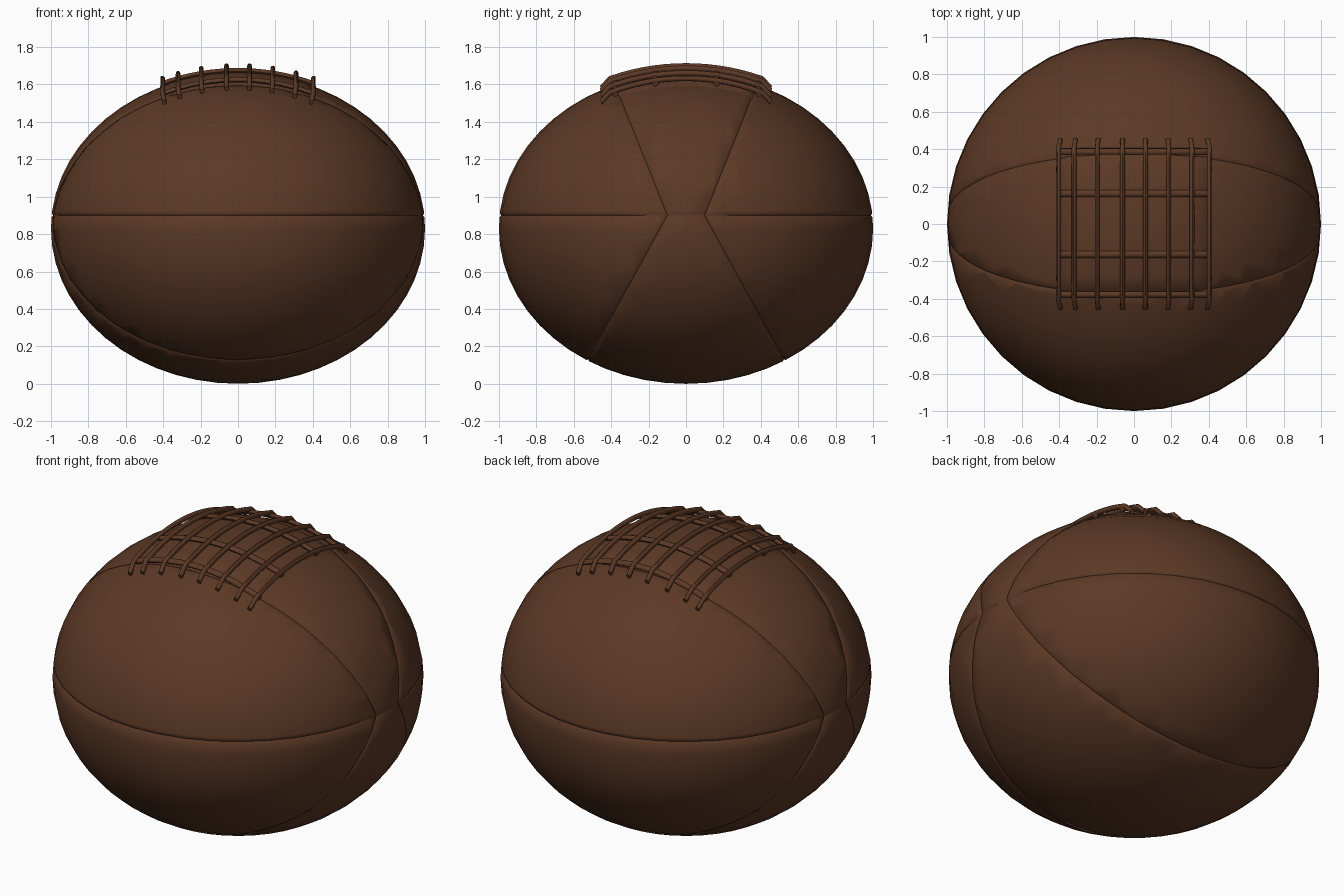
import bpy, bmesh, math
from mathutils import Vector

if "Cube" in bpy.data.objects:
    bpy.data.objects.remove(bpy.data.objects["Cube"], do_unlink=True)

HALF = 0.83      # half height of the ball
MID = 0.83       # height of its centre


def material(name, colour):
    mat = bpy.data.materials.new(name)
    mat.use_nodes = True
    mat.diffuse_color = colour
    bsdf = mat.node_tree.nodes["Principled BSDF"]
    bsdf.inputs["Base Color"].default_value = colour
    bsdf.inputs["Roughness"].default_value = 0.8
    return mat


leather = material("brown leather", (0.107, 0.041, 0.019, 1))


def link(name, bm):
    mesh = bpy.data.meshes.new(name)
    bm.to_mesh(mesh)
    bm.free()
    mesh.materials.append(leather)
    obj = bpy.data.objects.new(name, mesh)
    bpy.context.collection.objects.link(obj)
    bpy.ops.object.select_all(action="DESELECT")
    bpy.context.view_layer.objects.active = obj
    obj.select_set(True)
    bpy.ops.object.shade_smooth_by_angle(angle=math.radians(50))
    return obj


def surface(x, y, lift=0.0):
    """Point over the top of the ball, raised by lift."""
    z = HALF * math.sqrt(max(0, 1 - x * x - y * y))
    normal = Vector((x, y, z / HALF ** 2)).normalized()
    return Vector((x, y, MID + z)) + normal * lift


def cut_seam(bm, point, normal, side):
    """Score a narrow groove along a plane, above or below the waist."""
    point, normal = Vector(point), Vector(normal).normalized()
    for step in (-0.009, 0, 0.009):
        faces = [f for f in bm.faces
                 if side == 0 or (f.calc_center_median().z - point.z) * side > 0]
        geom = set(faces)
        for f in faces:
            geom.update(f.edges)
            geom.update(f.verts)
        cut = bmesh.ops.bisect_plane(bm, geom=list(geom), dist=0.0005,
                                     plane_co=point + normal * step, plane_no=normal)
        if step == 0:
            groove = [v for v in cut["geom_cut"] if isinstance(v, bmesh.types.BMVert)]
    return groove


# Ball: squashed sphere with stitched panel seams
bm = bmesh.new()
bmesh.ops.create_uvsphere(bm, u_segments=40, v_segments=28, radius=1)
for v in bm.verts:
    v.co.z = MID + v.co.z * HALF
seams = [cut_seam(bm, (0, 0, 0.9), (0, 0, 1), 0)]
for s in (-1, 1):
    seams.append(cut_seam(bm, (0, 0.1 * s, 0.9), (0, s, -0.4), 1))
    seams.append(cut_seam(bm, (0, 0.1 * s, 0.9), (0, s, 0.55), -1))
centre = Vector((0, 0, MID))
for v in {v for seam in seams for v in seam if v.is_valid}:
    v.co -= (v.co - centre).normalized() * 0.008
link("ball", bm)


# Raised flap under the lacing
bm = bmesh.new()
bmesh.ops.create_grid(bm, x_segments=16, y_segments=16, size=1)
for v in bm.verts:
    rim = max(abs(v.co.x), abs(v.co.y)) > 0.99
    v.co = surface(v.co.x * 0.41, v.co.y * 0.37, -0.01 if rim else 0.016)
link("lace_flap", bm)


def lace(name, path, across, width, thick):
    """Sweep a rounded lace along points lying over the ball."""
    bm = bmesh.new()
    rings = []
    for p in path:
        up = Vector((p.x, p.y, (p.z - MID) / HALF ** 2)).normalized()
        side = (across - up * across.dot(up)).normalized()
        rings.append([bm.verts.new(p + side * width * math.cos(a) + up * thick * math.sin(a))
                      for a in (math.tau * i / 8 for i in range(8))])
    for a, b in zip(rings, rings[1:]):
        for i in range(8):
            j = (i + 1) % 8
            bm.faces.new((a[i], a[j], b[j], b[i]))
    for ring in (rings[0], rings[-1]):
        bm.faces.new(ring)
    bmesh.ops.recalc_face_normals(bm, faces=bm.faces)
    link(name, bm)


STEPS = 16
ts = [2 * i / STEPS - 1 for i in range(STEPS + 1)]

# Upper laces running front to back, ends tucked into the leather
for n, x in enumerate((-0.39, -0.31, -0.19, -0.06, 0.06, 0.18, 0.3, 0.39)):
    path = [surface(x, 0.45 * t, 0.01 if abs(t) == 1 else 0.04) for t in ts]
    lace(f"upper_lace_{n + 1}", path, Vector((1, 0, 0)), 0.013, 0.015)

# Lower laces running side to side beneath them
for n, y in enumerate((-0.37, -0.16, 0.16, 0.38)):
    path = [surface(0.4 * t, y, 0.025) for t in ts]
    lace(f"lower_lace_{n + 1}", path, Vector((0, 1, 0)), 0.018, 0.014)
